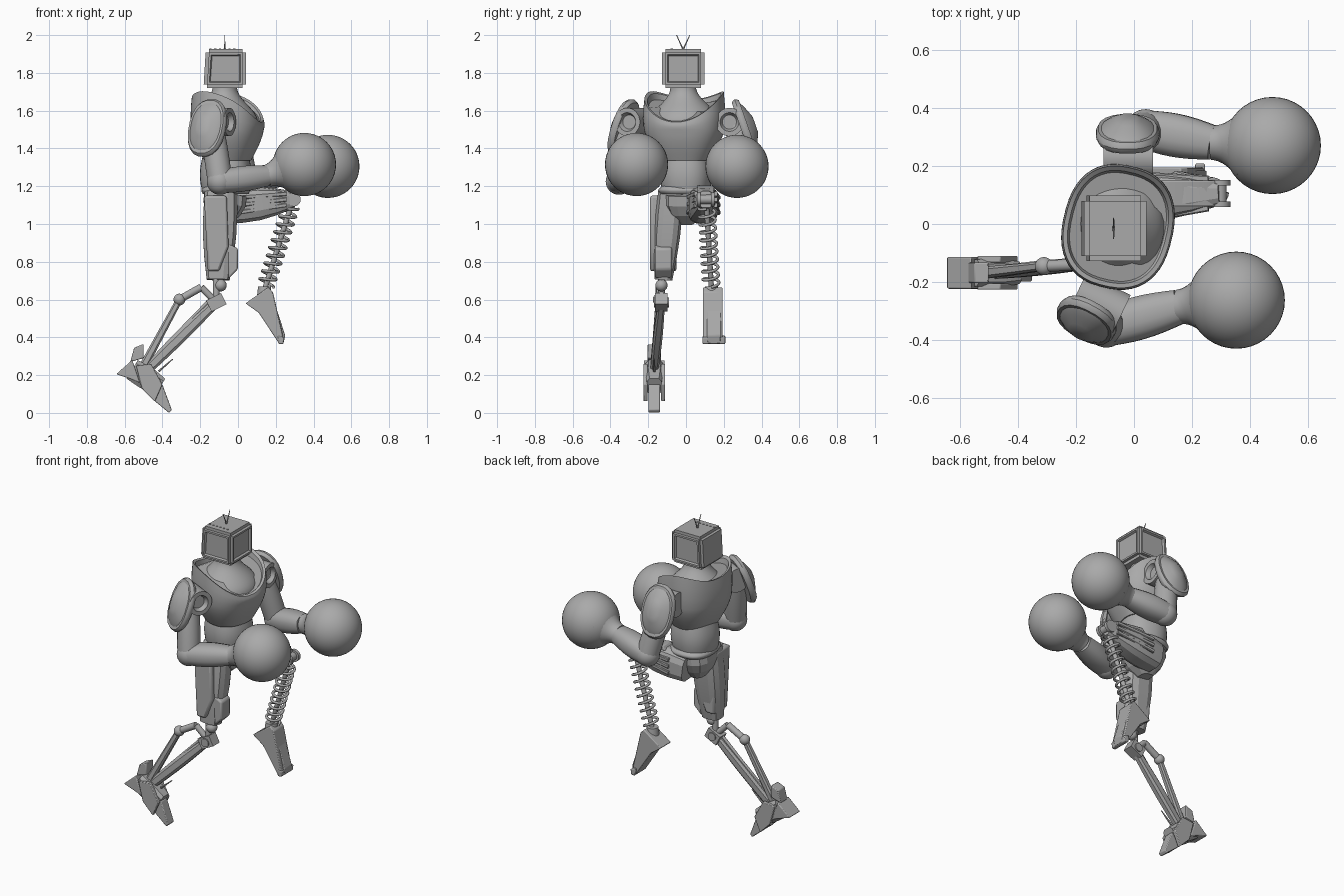
import bpy, bmesh, math
from mathutils import Vector as V, Matrix

cube = bpy.data.objects.get("Cube")
if cube:
    bpy.data.objects.remove(cube)

tone = .4
grey = bpy.data.materials.new("plain grey")
grey.use_nodes = True
grey.diffuse_color = (tone, tone, tone, 1)
grey.node_tree.nodes["Principled BSDF"].inputs["Base Color"].default_value = grey.diffuse_color
UP, LEFT, FORWARD = V((0, 0, 1)), V((0, 1, 0)), V((1, 0, 0))


def finish(name, bm, bevel=0, angle=30):
    """Turn a bmesh into a shaded object with an optional edge bevel."""
    bmesh.ops.recalc_face_normals(bm, faces=bm.faces)
    mesh = bpy.data.meshes.new(name)
    bm.to_mesh(mesh)
    bm.free()
    ob = bpy.data.objects.new(name, mesh)
    bpy.context.collection.objects.link(ob)
    mesh.materials.append(grey)
    if bevel:
        mod = ob.modifiers.new("bevel", "BEVEL")
        mod.width, mod.segments = bevel, 2
    bpy.ops.object.select_all(action="DESELECT")
    ob.select_set(True)
    bpy.context.view_layer.objects.active = ob
    bpy.ops.object.shade_smooth_by_angle(angle=math.radians(angle))
    return ob


def recess(bm, face, border, step, depth):
    """Inset a face twice to leave a border around a sunken panel."""
    bmesh.ops.inset_individual(bm, faces=[face], thickness=border)
    bmesh.ops.inset_individual(bm, faces=[face], thickness=step, depth=-depth)


def limb(name, start, end, radius, tip=None, bulge=0, wide=1, n=24, power=2,
         steps=8, side=LEFT, profile=None, rim=0, angle=30):
    """Skin superellipse rings from start to end; profile gives the radius along the way."""
    start, end = V(start), V(end)
    axis = (end - start).normalized()
    if abs(axis.dot(side)) > .9:
        side = FORWARD
    side = (side - axis * side.dot(axis)).normalized()
    across = axis.cross(side)
    tip = radius if tip is None else tip
    bm, loops = bmesh.new(), []
    for k in range(steps + 1):
        t = k / steps
        r = profile(t) if profile else radius + (tip - radius) * t + bulge * math.sin(math.pi * t)
        loop = []
        for i in range(n):
            a = math.tau * (i + .5) / n
            c, s = (math.copysign(abs(w) ** (2 / power), w) for w in (math.cos(a), math.sin(a)))
            loop.append(bm.verts.new(start.lerp(end, t) + across * r * c + side * r * wide * s))
        loops.append(loop)
    for a, b in zip(loops, loops[1:]):
        for i in range(n):
            bm.faces.new((a[i - 1], a[i], b[i], b[i - 1]))
    bm.faces.new(loops[0])
    cap = bm.faces.new(loops[-1])
    if rim:
        bmesh.ops.recalc_face_normals(bm, faces=bm.faces)
        recess(bm, cap, rim, rim / 2, rim)
    return finish(name, bm, angle=angle)


def ball(name, centre, radius):
    bm = bmesh.new()
    bmesh.ops.create_uvsphere(bm, u_segments=40, v_segments=24, radius=radius,
                              matrix=Matrix.Translation(centre))
    finish(name, bm)


def hub(name, centre, radius, half, axis=LEFT, rim=0):
    """Short drum centred on a point."""
    limb(name, V(centre) - axis * half, V(centre) + axis * half, radius, steps=2, rim=rim)


def prism(name, outline, y, half, bevel=.005):
    """Extrude an x-z outline sideways about y."""
    bm = bmesh.new()
    face = bm.faces.new([bm.verts.new((x, y - half, z)) for x, z in outline])
    new = bmesh.ops.extrude_face_region(bm, geom=[face])["geom"]
    bmesh.ops.translate(bm, vec=LEFT * half * 2,
                        verts=[g for g in new if isinstance(g, bmesh.types.BMVert)])
    finish(name, bm, bevel)


# Boxy head with sunken screens on every upright face but the back
head = V((-.07, -.015, 1.823))
bm = bmesh.new()
bmesh.ops.create_cube(bm, size=.225, matrix=Matrix.Translation(head) @ Matrix.Diagonal((1, 1, .91, 1)))
for vert in bm.verts:
    if vert.co.z > head.z and vert.co.x < head.x:
        vert.co.x += .012
bmesh.ops.bevel(bm, geom=bm.edges[:], offset=.018, segments=2, affect="EDGES")
bm.normal_update()
for face in [f for f in bm.faces if f.calc_area() > .02]:
    if abs(face.normal.y) > .9 or face.normal.x > .9:
        recess(bm, face, .016, .008, .012)
finish("head", bm)

# Vents and the pair of antennae on the head
crown = head + UP * .1
for i in range(-3, 3):
    hub("head_vent", crown + V((i * .025, -.06, 0)), .006, .006, UP)
for s in (-1, 1):
    limb("antenna", crown, crown + V((0, s * .035, .077)), .004, .002, n=6)

# Torso, turned slightly about the vertical axis
lateral = V((.23, .97, 0)).normalized()
ahead = lateral.cross(UP)
waist = V((-.065, 0, 1.16))
limb("neck", (-.07, -.01, 1.54), head - UP * .1, 0, wide=1.05, steps=12, side=lateral, n=32,
     profile=lambda t: .12 + .055 * math.cos(math.pi * t))
chest = limb("chest", (-.055, -.01, 1.335), (-.055, -.01, 1.6), 0, wide=1.13, n=48, power=2.4, side=lateral,
             profile=lambda t: .12 + .07 * math.sin(2 * t), rim=.015)
for vert in chest.data.vertices:
    if vert.co.z > 1.5:
        off = vert.co - V((-.055, -.01, 1.5))
        lift = 2 * off.dot(lateral) ** 2 - off.dot(ahead) / 3
        vert.co.z += lift * min(1, off.z * 10)
limb("abdomen", waist, waist + UP * .2, .12, .12, .015, side=lateral, n=32, power=2.3)
limb("belt", waist, waist + UP * .04, .12, .115, .012, wide=1.13, n=32, power=2.6)
limb("pelvis", (-.085, 0, 1), waist, .04, .115, .03, n=12, power=3, steps=3, angle=15)

# Arms: shoulder drum, domed pad, upper arm, forearm and round glove
arms = {
    "right": ((-.12, -.275, 1.54), (.9, -.43, 0), (-.165, -.335, 1.51), (-.45, -.82, .33),
              (-.095, -.355, 1.225), (.155, -.285, 1.255), (.352, -.262, 1.315)),
    "left": ((-.02, .23, 1.54), FORWARD, (-.022, .315, 1.51), (0, .94, .33),
             (.04, .325, 1.225), (.27, .28, 1.27), (.476, .27, 1.305)),
}
for name, points in arms.items():
    shoulder, facing, pad, out, elbow, wrist, glove = map(V, points)
    facing.normalize()
    out.normalize()
    hub(name + "_shoulder", shoulder, .075, .085, facing, rim=.025)
    limb(name + "_shoulder_pad", pad - out * .015, pad + out * .055, 0, wide=.68, n=20, power=2.3,
         side=out.cross(UP), profile=lambda t: .157 * math.cos(1.3 * t))
    limb(name + "_shoulder_pad_lip", pad - out * .025, pad + out * .015, .15, .15, .012, wide=.68,
         n=20, power=2.3, side=out.cross(UP), steps=4)
    limb(name + "_upper_arm", shoulder.lerp(pad, .4), elbow, .06, .066, .004, n=16)
    ball(name + "_elbow", elbow, .07)
    limb(name + "_forearm", elbow.lerp(wrist, -.1), wrist, .058, .055, .012, wide=1.1, n=16, power=2.4)
    limb(name + "_glove_cuff", wrist, wrist.lerp(glove, .5), 0, profile=lambda t: .06 + .07 * t * t)
    ball(name + "_glove", glove, .167)

# Right leg: faceted thigh with a side plate and a knee guard
knee = V((-.115, -.13, .585))
limb("right_thigh", (-.09, -.08, 1.17), (-.105, -.12, .705), .088, .062, .015, wide=.78,
     n=12, power=3, steps=4, angle=15)
prism("right_thigh_plate", [(-.18, 1.15), (-.06, 1.15), (-.05, .88), (-.1, .75), (-.16, .75)],
      -.12, .07, .012)
prism("right_knee_guard", [(-.06, .9), (0, .87), (0, .76), (-.05, .71)], -.12, .045, .01)
ball("right_knee_ball", knee + V((.023, 0, .09)), .032)
limb("right_knee_pin", knee, knee + UP * .13, .018)
limb("right_knee_block", knee - V((.04, 0, .02)), knee + V((.04, 0, .02)), .036, n=4, power=8)
hub("right_knee_axle", knee, .026, .04)

# Right shin linkage
ankle = V((-.48, -.168, .23))
bend, joint = V((-.195, -.14, .665)), V((-.31, -.145, .6))
limb("right_shin", knee, ankle, .024, .028, .006, wide=.8, n=8, power=3, angle=15)
limb("right_shin_rod", knee.lerp(bend, .3), ankle.lerp(bend, .2), .009)
limb("right_rear_link", bend, joint, .02)
limb("right_front_link", bend, knee, .018)
ball("right_link_joint", joint, .031)
limb("right_rear_strut", joint, ankle - FORWARD * .03, .018, .024, wide=.9, n=8, power=3)

# Right foot, pushing off from the toe
sole = ankle.y
limb("right_foot_core", ankle - FORWARD * .08, ankle + V((.07, 0, -.09)), .06, .05, .01,
     wide=.8, n=8, power=4, steps=2, angle=15)
prism("right_heel", [(-.645, .205), (-.56, .28), (-.52, .16), (-.57, .18)], sole, .055)
prism("right_ankle_fin", [(-.57, .27), (-.55, .345), (-.5, .365), (-.5, .29)], sole, .035)
prism("right_toe", [(-.46, .15), (-.4, .15), (-.35, .015), (-.365, 0), (-.45, .07)], sole, .03)
for s in (-1, 1):
    prism("right_foot_side", [(-.54, .25), (-.46, .26), (-.4, .15), (-.44, .06), (-.51, .13)],
          sole + s * .047, .011, .004)
limb("right_foot_spike", (-.42, sole, .22), (-.345, sole, .285), .007, .003, n=6)

# Left thigh, raised forward, with ribbed side rails
knee = V((.295, .105, 1.13))
limb("left_thigh", (-.08, .085, 1.085), knee, .085, .045, .025, wide=.9, n=12, power=3, steps=4, angle=15)
for s in (-1, 1):
    for row in (-1, 0, 1):
        limb("left_thigh_rail", (0, .09 + s * .08, 1.1 + row * .04), knee + V((-.04, s * .05, row * .03)),
             .012, n=8, power=4)
    hub("left_knee_cap", knee + LEFT * s * .037, .037, .01)
prism("left_thigh_cover", [(.04, 1.18), (.06, 1.205), (.25, 1.18), (.3, 1.15), (.26, 1.13)], knee.y, .045)
hub("left_knee_axle", knee, .024, .04)

# Coil spring around the left shin rod
top, end = V((.285, .108, 1.11)), V((.14, .135, .65))
limb("left_shin_rod", top, end, .014)
axis = (end - top).normalized()
across = axis.cross(LEFT).normalized()
around = axis.cross(across)
curve = bpy.data.curves.new("left_shin_spring", "CURVE")
curve.dimensions, curve.bevel_depth, curve.bevel_resolution = "3D", .008, 2
path = curve.splines.new("POLY")
steps, turns = 200, 10
path.points.add(steps)
for i, point in enumerate(path.points):
    a = math.tau * turns * i / steps
    coil = (across * math.cos(a) + around * math.sin(a)) * .042
    point.co = (*(top.lerp(end, .04 + .9 * i / steps) + coil), 1)
curve.materials.append(grey)
bpy.context.collection.objects.link(bpy.data.objects.new("left_shin_spring", curve))

# Left foot wedge with a raised sole plate
limb("left_ankle", end + UP * .02, end - UP * .03, .034, .04, n=16)
prism("left_foot", [(.04, .58), (.16, .665), (.185, .64), (.24, .4), (.215, .37), (.11, .53)], .142, .052)
prism("left_foot_panel", [(.17, .59), (.195, .58), (.25, .41), (.24, .365), (.2, .42)], .148, .036)
prism("left_foot_toe", [(.21, .41), (.245, .4), (.24, .365), (.215, .365)], .148, .06)
